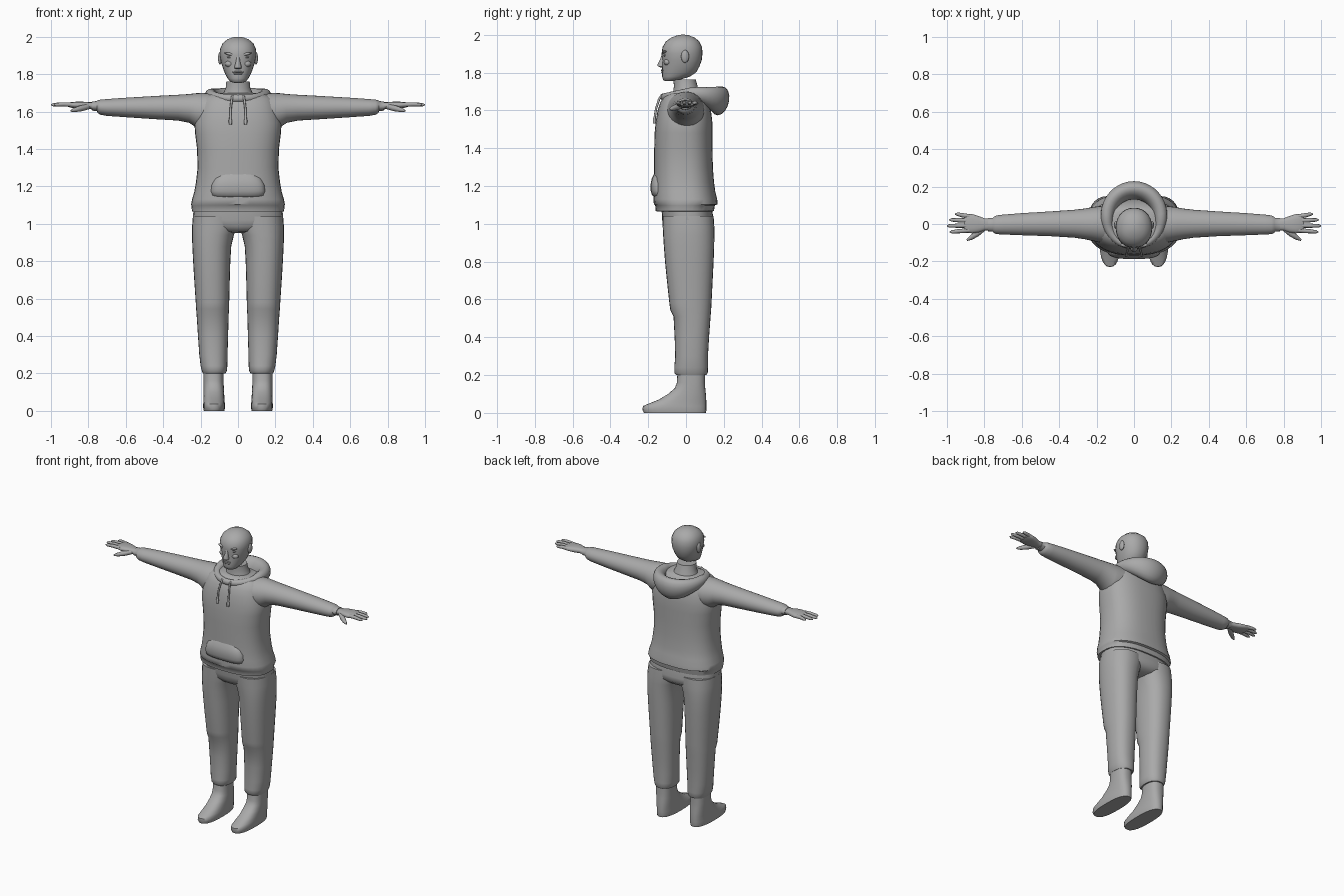
import bpy, bmesh, math
from mathutils import Vector

grey = bpy.data.materials.new("plain grey")
grey.diffuse_color = (0.4, 0.4, 0.4, 1)


def finish(bm, name, mirror=False, smooth=0, angle=50):
    bmesh.ops.recalc_face_normals(bm, faces=bm.faces[:])
    me = bpy.data.meshes.new(name)
    bm.to_mesh(me)
    bm.free()
    ob = bpy.data.objects.new(name, me)
    bpy.context.collection.objects.link(ob)
    me.materials.append(grey)
    bpy.ops.object.select_all(action='DESELECT')
    bpy.context.view_layer.objects.active = ob
    ob.select_set(True)
    bpy.ops.object.shade_smooth_by_angle(angle=math.radians(angle))
    if mirror:
        ob.modifiers.new("mirror", 'MIRROR')
    if smooth:
        ob.modifiers.new("subdivide", 'SUBSURF').levels = smooth
        ob.modifiers[-1].render_levels = smooth
    return ob


def skin(bm, loops, closed=False):
    rings = [[bm.verts.new(p) for p in loop] for loop in loops]
    n = len(rings[0])
    pairs = list(zip(rings, rings[1:])) + ([(rings[-1], rings[0])] if closed else [])
    for a, b in pairs:
        for i in range(n):
            j = (i + 1) % n
            bm.faces.new((a[i], a[j], b[j], b[i]))
    if not closed:
        bm.faces.new(rings[0])
        bm.faces.new(rings[-1])


def loft(name, rings, axis='z', n=28, power=2.3, **kw):
    """Rings are (position, u min, u max, v min, v max); u, v = x, y or y, z."""
    bm = bmesh.new()
    loops = []
    for p, u0, u1, v0, v1 in rings:
        loop = []
        for i in range(n):
            t = 2 * math.pi * i / n
            c, s = math.cos(t), math.sin(t)
            u = (u0 + u1) / 2 + (u1 - u0) / 2 * math.copysign(abs(c) ** (2 / power), c)
            v = (v0 + v1) / 2 + (v1 - v0) / 2 * math.copysign(abs(s) ** (2 / power), s)
            loop.append((u, v, p) if axis == 'z' else (p, u, v))
        loops.append(loop)
    skin(bm, loops)
    return finish(bm, name, **kw)


def sym(rows):
    return [(z, -w, w, a, b) for z, w, a, b in rows]


def tube(name, pts, n=10, **kw):
    """Points are (x, y, z, radius)."""
    bm = bmesh.new()
    loops = []
    for i, p in enumerate(pts):
        d = Vector(pts[min(i + 1, len(pts) - 1)][:3]) - Vector(pts[max(i - 1, 0)][:3])
        q = d.to_track_quat('Z', 'Y')
        loops.append([Vector(p[:3]) + q @ Vector((p[3] * math.cos(2 * math.pi * k / n),
                      p[3] * math.sin(2 * math.pi * k / n), 0)) for k in range(n)])
    skin(bm, loops)
    return finish(bm, name, mirror=True, **kw)


def ball(name, loc, size, mirror=True, tilt=0):
    bm = bmesh.new()
    bmesh.ops.create_uvsphere(bm, u_segments=16, v_segments=10, radius=1)
    bmesh.ops.scale(bm, vec=size, verts=bm.verts)
    for v in bm.verts:
        v.co.z += v.co.x * tilt
        v.co += Vector(loc)
    return finish(bm, name, mirror)


# Hoodie body with hem band
loft("hoodie_body", sym([
    (1.065, .235, -.15, .135), (1.067, .246, -.16, .147), (1.098, .249, -.163, .153),
    (1.103, .251, -.170, .167), (1.13, .246, -.172, .165), (1.17, .234, -.170, .155),
    (1.22, .225, -.169, .148), (1.3, .216, -.168, .142), (1.4, .219, -.168, .14),
    (1.48, .229, -.166, .14), (1.54, .233, -.160, .139), (1.6, .218, -.15, .132),
    (1.64, .205, -.137, .12), (1.67, .19, -.12, .105), (1.69, .16, -.10, .09),
    (1.70, .11, -.08, .08)]), n=36, power=2.5)

# Sleeves
loft("sleeve", [
    (.12, -.11, .10, 1.52, 1.695), (.19, -.097, .095, 1.50, 1.70),
    (.225, -.09, .09, 1.515, 1.698), (.26, -.082, .083, 1.54, 1.694),
    (.32, -.073, .076, 1.552, 1.69), (.45, -.065, .067, 1.56, 1.683),
    (.6, -.06, .058, 1.57, 1.674), (.70, -.056, .05, 1.577, 1.667),
    (.735, -.054, .046, 1.583, 1.664), (.75, -.048, .038, 1.592, 1.66),
    (.755, -.040, .033, 1.603, 1.656), (.78, -.039, .032, 1.605, 1.654)],
    axis='x', power=2, mirror=True)

# Kangaroo pocket
loft("front_pocket", sym([
    (1.14, .12, -.165, -.06), (1.152, .143, -.18, -.06), (1.175, .147, -.187, -.06),
    (1.21, .142, -.187, -.06), (1.24, .128, -.181, -.06), (1.265, .105, -.168, -.06)]),
    power=3.2)

# Hood: a closed roll, narrow in front and hanging deep behind
bm = bmesh.new()
loops = []
for i in range(40):
    t = 2 * math.pi * i / 40
    c, s = math.cos(t), math.sin(t)
    back, front = max(0, s), max(0, -s)
    rr = .032 + .016 * back - .014 * front
    rz = .034 + .042 * back ** 1.5 - .014 * front
    cz = 1.688 - .038 * back ** 1.5 - .018 * front
    cx, cy = .145 * c, .03 + (.15 if s > 0 else .148) * s
    loop = []
    for k in range(16):
        a = 2 * math.pi * k / 16
        r = rr * math.cos(a) + .012 * back * math.sin(a)
        loop.append((cx + r * c, cy + r * s, cz + rz * math.sin(a)))
    loops.append(loop)
skin(bm, loops, closed=True)
finish(bm, "hood")

# Drawstrings with thicker ends
tube("drawstring", [
    (.03, -.125, 1.685, .006), (.034, -.142, 1.66, .006), (.04, -.158, 1.61, .006),
    (.041, -.166, 1.56, .006), (.041, -.167, 1.555, .009), (.041, -.168, 1.53, .008)])

# Trousers: hips and legs
loft("trouser_hips", sym([
    (1.09, .236, -.13, .135), (1.02, .243, -.126, .147), (.985, .235, -.118, .145),
    (.96, .12, -.10, .12), (.95, .05, -.06, .08)]), power=2.5)
loft("trouser_leg", [
    (1.04, .0, .241, -.125, .146), (.98, .005, .246, -.123, .15), (.94, .022, .246, -.121, .15),
    (.88, .036, .244, -.117, .149), (.8, .041, .24, -.111, .146), (.7, .044, .234, -.101, .141),
    (.58, .047, .226, -.088, .135), (.545, .048, .224, -.083, .133), (.51, .05, .221, -.066, .13),
    (.4, .053, .214, -.06, .122), (.3, .056, .207, -.057, .116), (.24, .057, .2, -.062, .116),
    (.212, .06, .193, -.062, .115), (.2, .067, .187, -.052, .108)], mirror=True)

# Feet
loft("foot", [
    (0, .073, .183, -.222, .105), (.015, .07, .186, -.23, .108), (.036, .07, .186, -.228, .108),
    (.047, .071, .185, -.203, .108), (.07, .073, .184, -.145, .107), (.10, .074, .184, -.095, .105),
    (.13, .076, .184, -.06, .102), (.16, .077, .185, -.048, .1), (.22, .077, .185, -.045, .1)],
    power=2.5, mirror=True)

# Hands
loft("palm", [
    (.765, -.033, .028, 1.61, 1.65), (.80, -.034, .03, 1.614, 1.65),
    (.83, -.045, .042, 1.614, 1.653), (.865, -.05, .053, 1.617, 1.653),
    (.895, -.046, .055, 1.621, 1.65), (.91, -.038, .048, 1.626, 1.645)],
    axis='x', n=16, power=2.5, mirror=True)
for name, y0, y1, tip in (("index_finger", -.034, -.042, .985), ("middle_finger", -.008, -.010, 1.0),
                          ("ring_finger", .018, .022, .988), ("little_finger", .041, .053, .957)):
    tube(name, [(.88, y0, 1.637, .012), ((.88 + tip) / 2, (y0 + y1) / 2, 1.639, .0115),
                (tip - .012, y1, 1.637, .009), (tip, y1, 1.636, .003)])
tube("thumb", [(.80, -.02, 1.627, .015), (.84, -.052, 1.617, .016),
               (.872, -.074, 1.609, .012), (.893, -.086, 1.604, .005)])

# Neck
loft("neck", sym([(1.66, .09, -.075, .085), (1.70, .078, -.068, .072),
                  (1.725, .066, -.064, .062), (1.762, .062, -.066, .052)]), power=2)

# Head
head = loft("head", sym([
    (1.754, .022, -.11, -.075), (1.760, .041, -.12, -.04), (1.778, .056, -.126, .02),
    (1.80, .068, -.126, .053), (1.83, .08, -.126, .07), (1.865, .091, -.124, .083),
    (1.90, .097, -.129, .087), (1.935, .096, -.124, .085), (1.965, .082, -.106, .07),
    (1.986, .057, -.076, .044), (1.997, .028, -.045, .014), (2.0, .01, -.025, -.005)]),
    power=2.15)

# Face
loft("nose", sym([
    (1.828, .012, -.138, -.11), (1.833, .02, -.149, -.11), (1.843, .018, -.151, -.11),
    (1.868, .011, -.138, -.11), (1.895, .009, -.128, -.11)]), n=12, power=2)
ball("brow", (.042, -.112, 1.907), (.03, .013, .008), tilt=.2)
ball("eye", (.042, -.106, 1.89), (.018, .014, .007), tilt=.1)
ball("cheek", (.045, -.098, 1.855), (.025, .02, .018))
ball("upper_lip", (0, -.124, 1.812), (.03, .009, .005), mirror=False)
ball("lower_lip", (0, -.123, 1.802), (.024, .009, .005), mirror=False)
ball("ear", (.096, -.005, 1.885), (.011, .021, .034))
